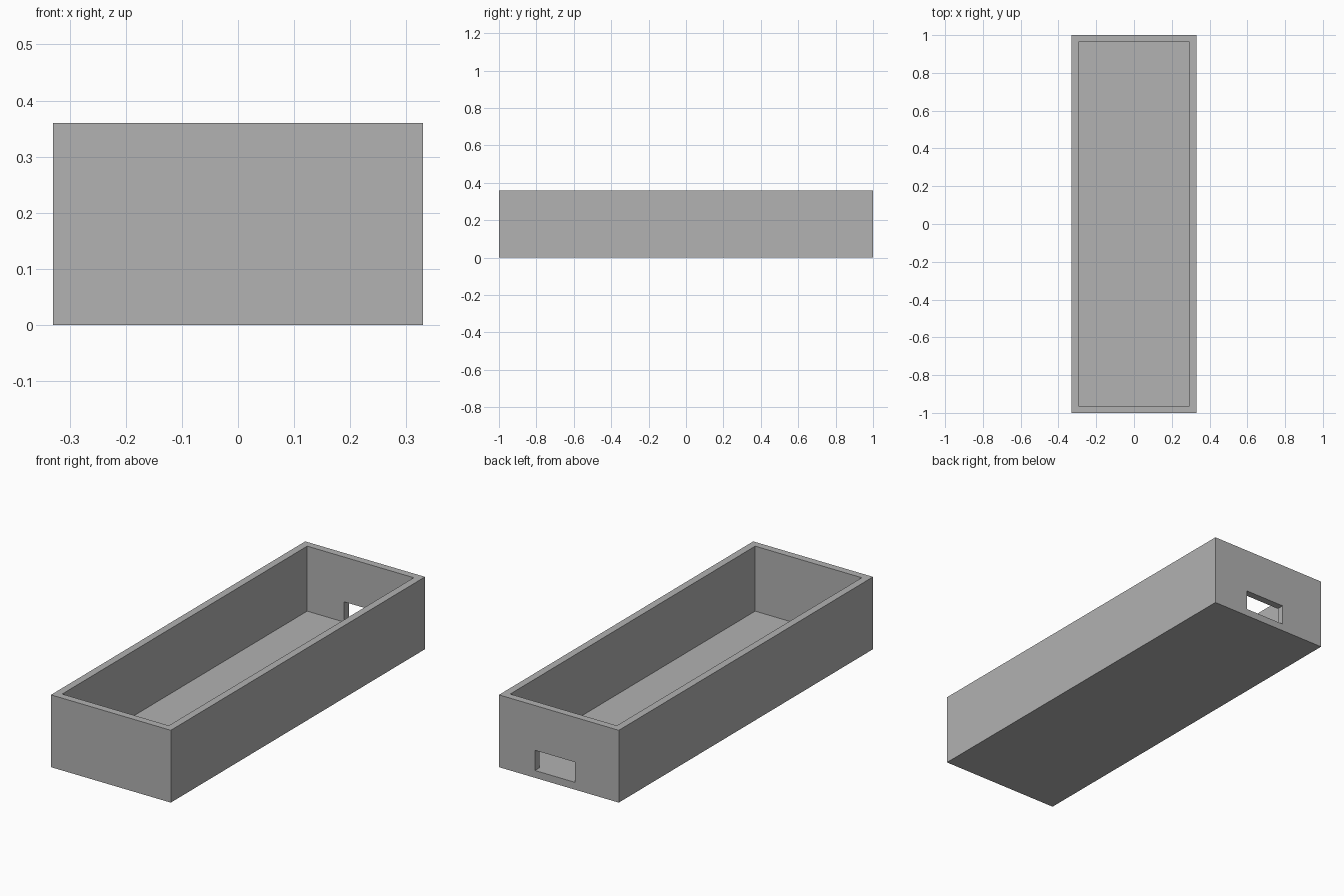
import bpy

cube = bpy.data.objects.get("Cube")
if cube:
    bpy.data.objects.remove(cube, do_unlink=True)

HALF_X, HALF_Y, HEIGHT = 0.33, 1.0, 0.36
WALL = 0.0364

grey = bpy.data.materials.new("light_grey")
grey.use_nodes = True
colour = (0.445, 0.445, 0.445, 1)
grey.diffuse_color = colour
grey.node_tree.nodes["Principled BSDF"].inputs["Base Color"].default_value = colour


def block(name, low, high):
    """Axis-aligned box between two corners."""
    centre = [(a + b) / 2 for a, b in zip(low, high)]
    bpy.ops.mesh.primitive_cube_add(size=1, location=centre)
    obj = bpy.context.object
    obj.name = name
    obj.scale = [b - a for a, b in zip(low, high)]
    bpy.ops.object.transform_apply(location=True, rotation=False, scale=True)
    obj.data.materials.append(grey)
    return obj


def cut(target, cutter):
    """Subtract the cutter, then discard it."""
    cutter.hide_render = True
    mod = target.modifiers.new("cut", "BOOLEAN")
    mod.operation = "DIFFERENCE"
    mod.solver = "EXACT"
    mod.object = cutter
    bpy.context.view_layer.objects.active = target
    bpy.ops.object.modifier_apply(modifier=mod.name)
    bpy.data.objects.remove(cutter, do_unlink=True)


# Open tray with even walls and floor
tray = block("tray", (-HALF_X, -HALF_Y, 0), (HALF_X, HALF_Y, HEIGHT))
cut(tray, block("cavity", (WALL - HALF_X, WALL - HALF_Y, WALL),
                (HALF_X - WALL, HALF_Y - WALL, HEIGHT + 0.1)))

# Slot through the back wall, level with the floor
cut(tray, block("slot", (-0.09, HALF_Y - 2 * WALL, WALL),
                (0.132, HALF_Y + 0.1, 0.137)))
